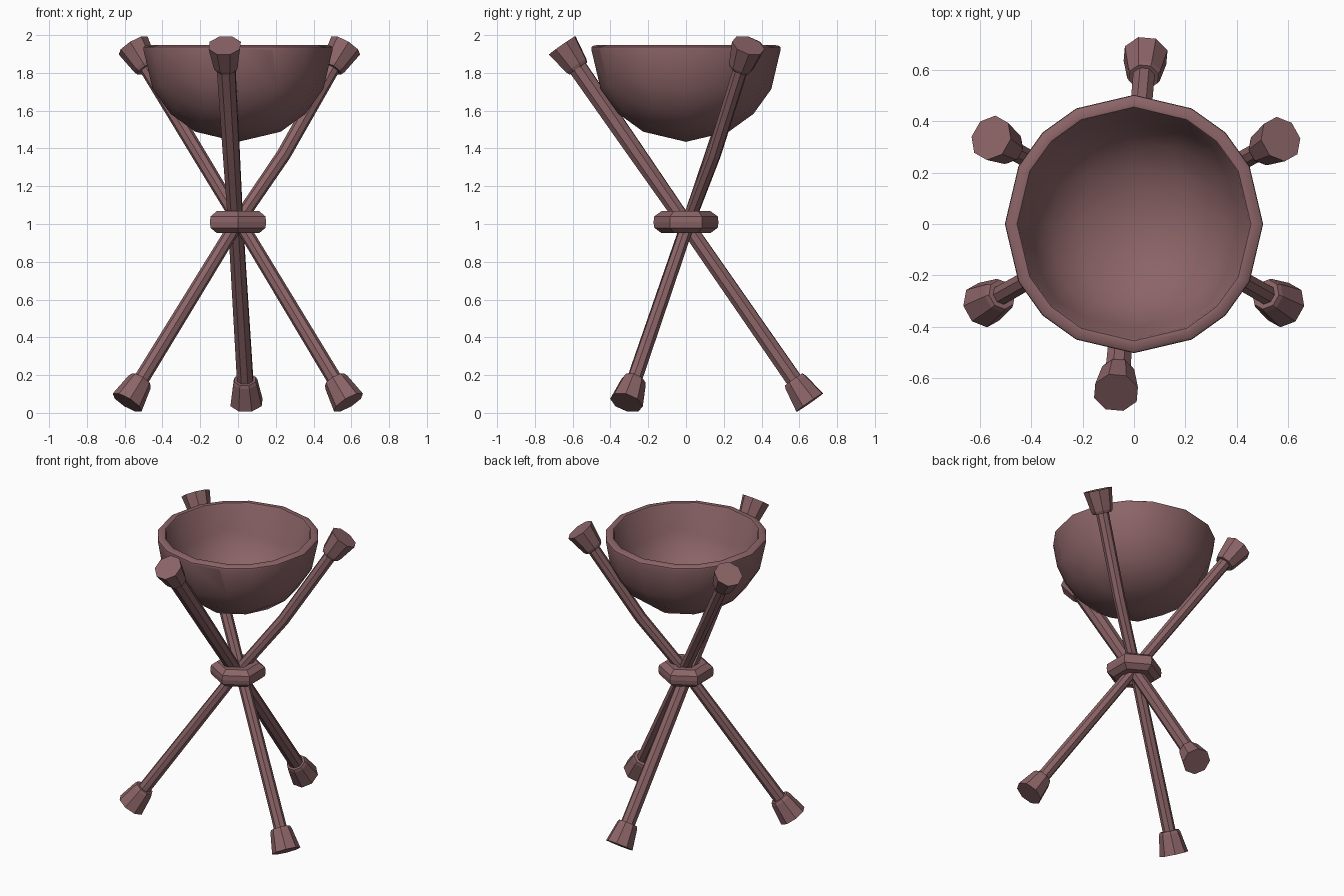
import bpy, bmesh, math
from mathutils import Vector

if "Cube" in bpy.data.objects:
    bpy.data.objects.remove(bpy.data.objects["Cube"])

mat = bpy.data.materials.new("dusty brown")
mat.diffuse_color = (0.26, 0.127, 0.135, 1)
mat.use_nodes = True
mat.node_tree.nodes["Principled BSDF"].inputs["Base Color"].default_value = mat.diffuse_color


def finish(name, bm):
    bmesh.ops.recalc_face_normals(bm, faces=bm.faces)
    me = bpy.data.meshes.new(name)
    bm.to_mesh(me)
    bm.free()
    ob = bpy.data.objects.new(name, me)
    bpy.context.collection.objects.link(ob)
    me.materials.append(mat)
    return ob


def tube(name, stations, sides=8):
    """Closed tube through (centre, radius) stations along one axis."""
    bm = bmesh.new()
    d = (stations[-1][0] - stations[0][0]).normalized()
    u = d.cross(Vector((0, 0, 1))).normalized()
    v = d.cross(u)
    rings = []
    for c, r in stations:
        rings.append([bm.verts.new(c + r * (u * math.cos(a) + v * math.sin(a)))
                      for a in ((i + 0.5) * math.tau / sides for i in range(sides))])
    for a, b in zip(rings, rings[1:]):
        for i in range(sides):
            j = (i + 1) % sides
            bm.faces.new((a[i], a[j], b[j], b[i]))
    bm.faces.new(rings[0])
    bm.faces.new(rings[-1])
    return finish(name, bm)


# crossing legs: top end, bottom end, radii (top, middle, bottom), bend offset
legs = {
    "front_leg": ((-0.07, -0.655, 1.945), (0.045, 0.655, 0.055), (0.053, 0.042, 0.046), 0),
    "left_leg": ((-0.555, 0.335, 1.945), (0.585, -0.315, 0.055), (0.040, 0.036, 0.041), 0),
    "right_leg": ((0.57, 0.33, 1.945), (-0.587, -0.315, 0.055), (0.040, 0.036, 0.041), 0.022),
}
for name, (top, bot, rad, bend) in legs.items():
    t, b = Vector(top), Vector(bot)
    d = (b - t).normalized()
    off = Vector((0.85, 0.5, -0.5)) * bend
    tube(name, [(t + d * 0.05, rad[0]), (t.lerp(b, 0.3) + off, (rad[0] + rad[1]) / 2),
                (t.lerp(b, 0.5), rad[1]), (b - d * 0.05, rad[2])])
    # flared end caps
    for end, p, s in (("top", t, d), ("foot", b, -d)):
        tube(name + "_" + end + "_cap",
             [(p, 0.09), (p + s * 0.13, 0.068), (p + s * 0.148, 0.060)])

# hexagonal binding ring
bm = bmesh.new()
profile = [(0.05, 0.985), (0.05, 1.035), (0.085, 1.068), (0.13, 1.068), (0.168, 1.04),
           (0.172, 1.01), (0.168, 0.98), (0.13, 0.952), (0.085, 0.952)]
rings = [[bm.verts.new((r * math.sin(k * math.pi / 3), r * math.cos(k * math.pi / 3), z))
          for r, z in profile] for k in range(6)]
for k in range(6):
    a, b = rings[k], rings[(k + 1) % 6]
    for i in range(len(profile)):
        j = (i + 1) % len(profile)
        bm.faces.new((a[i], a[j], b[j], b[i]))
finish("binding_ring", bm)

# bowl: lower half of a subdivided cube pushed out to a sphere
bm = bmesh.new()
bmesh.ops.create_cube(bm, size=2)
bmesh.ops.subdivide_edges(bm, edges=bm.edges[:], cuts=3, use_grid_fill=True)
bmesh.ops.delete(bm, geom=[v for v in bm.verts if v.co.z > 0.1], context='VERTS')
for v in bm.verts:
    v.co = v.co.normalized() * 0.505 + Vector((0, 0, 1.94))
bowl = finish("bowl", bm)
if sum(p.normal.z for p in bowl.data.polygons) > 0:
    bowl.data.flip_normals()
sol = bowl.modifiers.new("wall", 'SOLIDIFY')
sol.thickness = 0.055
sol.offset = -1
bev = bowl.modifiers.new("rim", 'BEVEL')
bev.width = 0.014
bev.segments = 2
bev.limit_method = 'ANGLE'
bev.angle_limit = math.radians(50)

# small chip in the rim
bm = bmesh.new()
bmesh.ops.create_cone(bm, cap_ends=True, segments=5, radius1=0.03, radius2=0.03, depth=0.09)
for v in bm.verts:
    x, y, z = v.co
    v.co = Vector((0.165 + x, -0.475 + z, 1.942 + y))
chip = finish("chip_cutter", bm)
boo = bowl.modifiers.new("chip", 'BOOLEAN')
boo.object = chip
boo.operation = 'DIFFERENCE'
boo.solver = 'EXACT'

bpy.context.view_layer.objects.active = bowl
bowl.select_set(True)
for m in [m.name for m in bowl.modifiers]:
    bpy.ops.object.modifier_apply(modifier=m)
bpy.ops.object.shade_smooth_by_angle(angle=math.radians(40))
bpy.data.objects.remove(chip)
